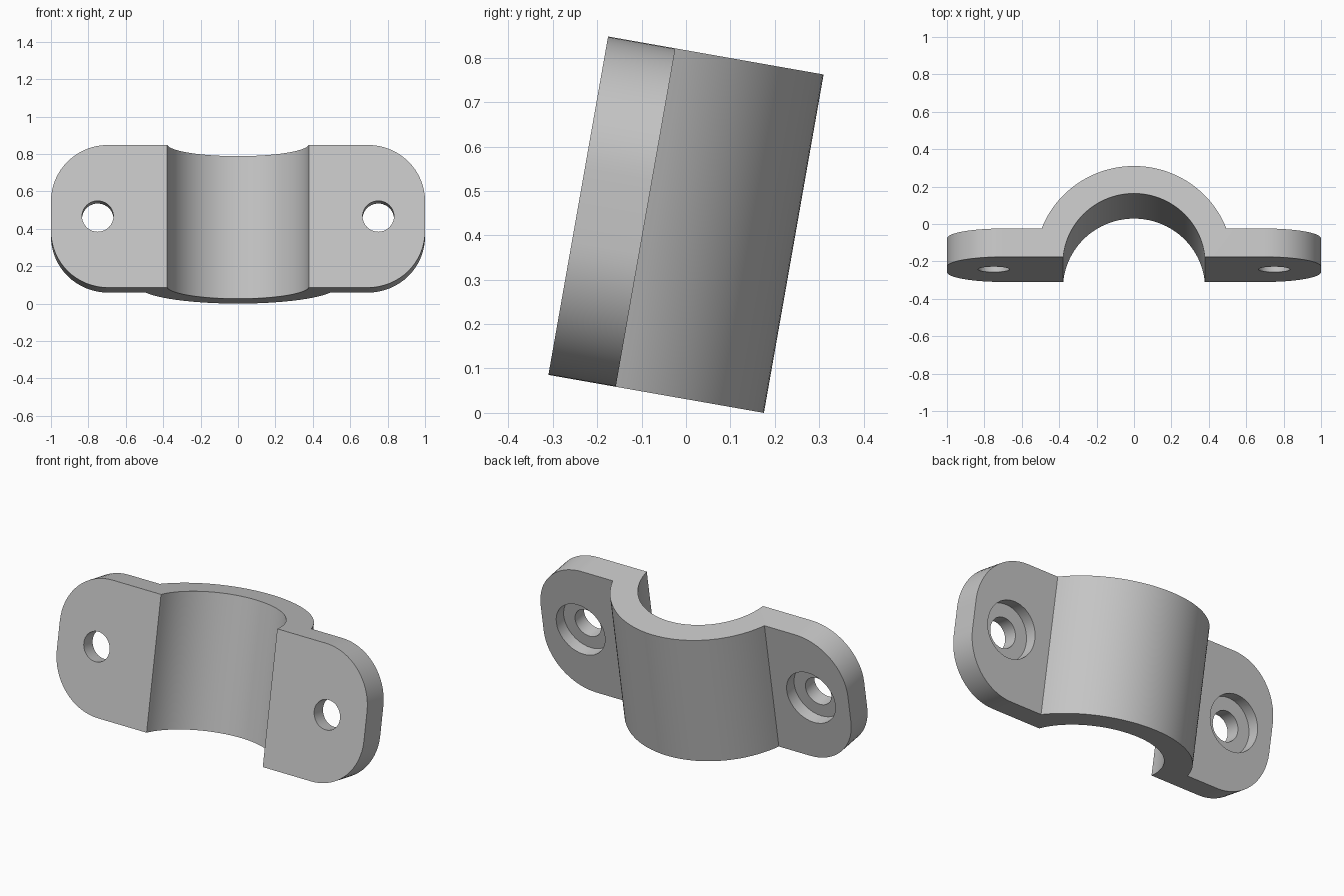
import bpy, bmesh
from math import sin, cos, pi, radians, asin
from mathutils import Vector

cube = bpy.data.objects.get("Cube")
if cube:
    bpy.data.objects.remove(cube)

TILT = radians(10)
HEIGHT, DEPTH, PLATE = 0.774, 0.493, 0.154
INNER_R, OUTER_R, AXIS_Y = 0.38, 0.529, -0.036
CORNER_R = 0.305
HOLE_X, HOLE_R, BORE_R, BORE_DEPTH = 0.75, 0.084, 0.158, 0.07


def arc(cx, cy, r, start, end, steps):
    return [(cx + r * cos(start + (end - start) * i / steps),
             cy + r * sin(start + (end - start) * i / steps)) for i in range(steps + 1)]


def prism(name, outline, low, high, along_y=False):
    """Extrude a flat outline along z, or along y for an outline drawn in x and z."""
    def place(p, h):
        return (p[0], h, p[1]) if along_y else (p[0], p[1], h)
    bm = bmesh.new()
    face = bm.faces.new([bm.verts.new(place(p, low)) for p in outline])
    new = bmesh.ops.extrude_face_region(bm, geom=[face])["geom"]
    shift = Vector(place((0, 0), high)) - Vector(place((0, 0), low))
    bmesh.ops.translate(bm, vec=shift, verts=[v for v in new if isinstance(v, bmesh.types.BMVert)])
    bmesh.ops.recalc_face_normals(bm, faces=bm.faces)
    mesh = bpy.data.meshes.new(name)
    bm.to_mesh(mesh)
    bm.free()
    obj = bpy.data.objects.new(name, mesh)
    bpy.context.collection.objects.link(obj)
    return obj


def carve(target, cutter, operation):
    cutter.hide_render = True
    mod = target.modifiers.new(cutter.name, 'BOOLEAN')
    mod.operation, mod.object, mod.solver = operation, cutter, 'EXACT'
    bpy.context.view_layer.objects.active = target
    bpy.ops.object.modifier_apply(modifier=mod.name)
    bpy.data.objects.remove(cutter)


# Strap section: two flat ears joined by a half-round saddle
outer_a = asin((PLATE - AXIS_Y) / OUTER_R)
inner_a = asin(-AXIS_Y / INNER_R)
section = [(1.1, 0), (1.1, PLATE)]
section += arc(0, AXIS_Y, OUTER_R, outer_a, pi - outer_a, 48)
section += [(-1.1, PLATE), (-1.1, 0)]
section += arc(0, AXIS_Y, INNER_R, pi - inner_a, inner_a, 56)
clamp = prism("pipe_clamp", section, -0.1, HEIGHT + 0.1)

# Round the four ear corners
cx, low, high = 1 - CORNER_R, CORNER_R, HEIGHT - CORNER_R
rounded = []
for i, (x, z) in enumerate([(cx, high), (-cx, high), (-cx, low), (cx, low)]):
    rounded += arc(x, z, CORNER_R, i * pi / 2, (i + 1) * pi / 2, 16)
carve(clamp, prism("ear_outline", rounded, -0.1, 0.7, True), 'INTERSECT')

# Screw holes with counterbores at the back
for side in (-1, 1):
    for name, r, start in (("screw_hole", HOLE_R, -0.1), ("counterbore", BORE_R, PLATE - BORE_DEPTH)):
        circle = arc(side * HOLE_X, HEIGHT / 2, r, 0, 2 * pi, 40)[:-1]
        carve(clamp, prism(name, circle, start, 0.3, True), 'DIFFERENCE')

# Lean the clamp back and rest it on the ground
clamp.rotation_euler = (-TILT, 0, 0)
clamp.location = (0, -(DEPTH * cos(TILT) + HEIGHT * sin(TILT)) / 2, DEPTH * sin(TILT))

grey = bpy.data.materials.new("light_grey")
grey.use_nodes = True
colour = (0.56, 0.56, 0.56, 1)
grey.diffuse_color = colour
grey.node_tree.nodes["Principled BSDF"].inputs["Base Color"].default_value = colour
clamp.data.materials.clear()
clamp.data.materials.append(grey)
for poly in clamp.data.polygons:
    poly.material_index = 0

bpy.ops.object.select_all(action='DESELECT')
clamp.select_set(True)
bpy.context.view_layer.objects.active = clamp
bpy.ops.object.shade_smooth_by_angle(angle=radians(30))
